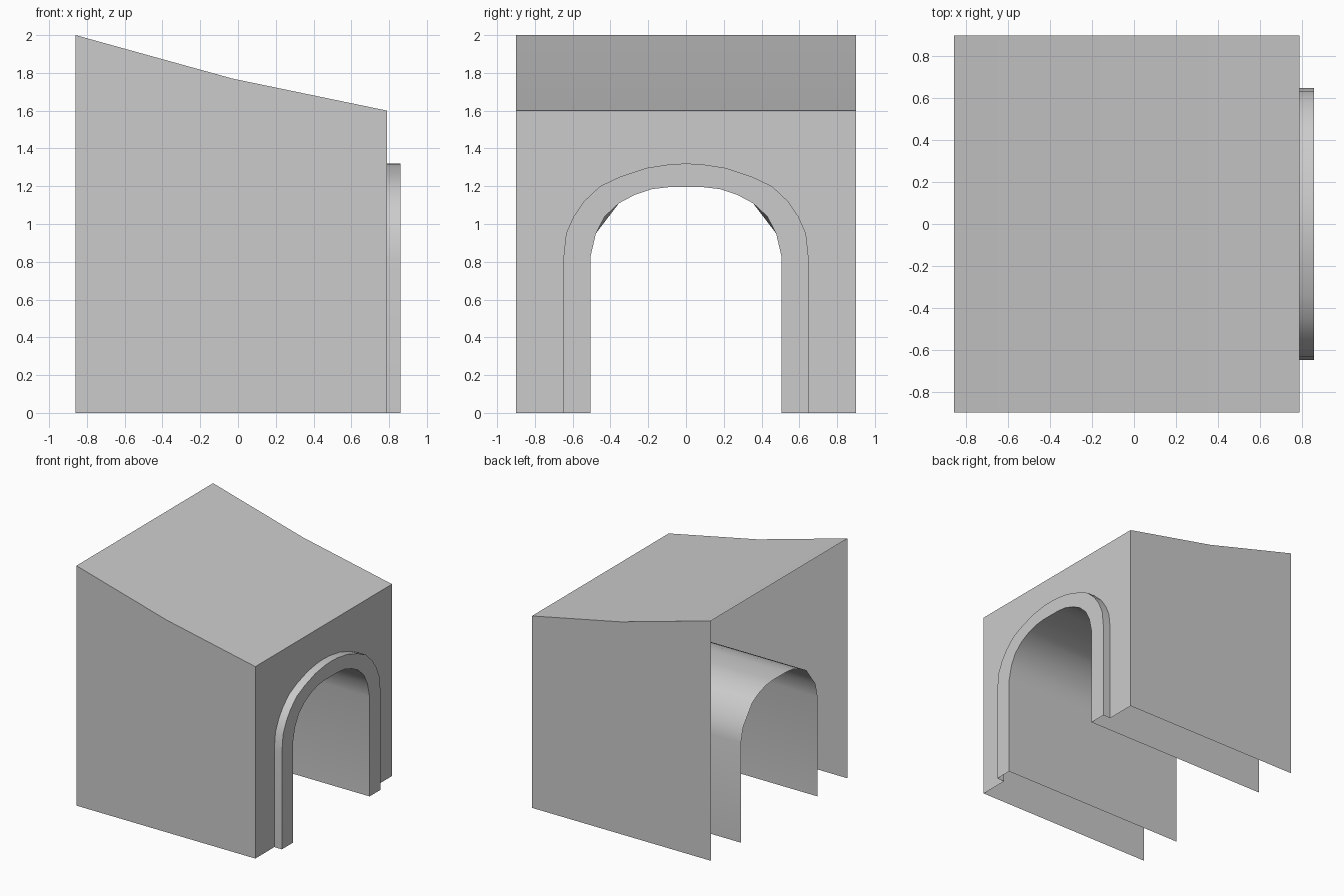
import bpy

if "Cube" in bpy.data.objects:
    bpy.data.objects.remove(bpy.data.objects["Cube"])

BACK, WALL, FRONT = -0.86, 0.79, 0.86
W = 0.9


def mirror(half):
    """Complete a half profile (y, z) from the +y foot over to the -y foot."""
    return half + [(-y, z) for y, z in reversed(half) if y > 0]


inner = mirror([(0.505, 0), (0.505, 0.83), (0.477, 0.95), (0.43, 1.04),
                (0.355, 1.11), (0.27, 1.155), (0.18, 1.185), (0.09, 1.195)])
outer = mirror([(0.65, 0), (0.65, 0.81), (0.635, 0.95), (0.595, 1.04), (0.54, 1.12),
                (0.455, 1.20), (0.35, 1.25), (0.21, 1.297), (0.08, 1.317), (0, 1.32)])


def at(profile, x):
    return [(x, y, z) for y, z in profile]


def build(name, polys):
    """Mesh from a list of polygons, with shared corners merged."""
    index, faces = {}, []
    for poly in polys:
        faces.append([index.setdefault(p, len(index)) for p in poly])
    mesh = bpy.data.meshes.new(name)
    mesh.from_pydata(list(index), [], faces)
    obj = bpy.data.objects.new(name, mesh)
    bpy.context.collection.objects.link(obj)
    bpy.ops.object.select_all(action='DESELECT')
    obj.select_set(True)
    bpy.context.view_layer.objects.active = obj
    bpy.ops.object.shade_smooth_by_angle(angle=0.6)
    return obj


# Open-backed shell: side walls and bent sloping roof
slope = [(BACK, 2.0), (-0.03, 1.77), (WALL, 1.6)]
side = [(BACK, 0)] + slope + [(WALL, 0)]
shell = [[(x, W, z) for x, z in side],
         [(x, -W, z) for x, z in reversed(side)]]
for (x0, z0), (x1, z1) in zip(slope, slope[1:]):
    shell.append([(x0, -W, z0), (x1, -W, z1), (x1, W, z1), (x0, W, z0)])

# Entrance wall with arched opening
corners = [(-W, 0), (-W, 1.6), (W, 1.6), (W, 0)]
shell.append(at(corners + outer, WALL)[::-1])
build("building_shell", shell)

# Raised arch trim: outer rim and front face
trim = [[(WALL, *a), (FRONT, *a), (FRONT, *b), (WALL, *b)]
        for a, b in zip(outer, outer[1:])]
trim.append(at(outer + inner[::-1], FRONT))
build("arch_trim", trim)

# Tunnel lining; the back end skips one shoulder point on each side
skip = {3: 4, len(inner) - 4: len(inner) - 5}
tunnel = []
for i in range(len(inner) - 1):
    a, b = inner[i], inner[i + 1]
    c, d = (inner[skip.get(k, k)] for k in (i, i + 1))
    poly = [(FRONT, *a), (BACK, *c), (BACK, *d), (FRONT, *b)]
    tunnel.append(list(dict.fromkeys(poly)))
build("tunnel_lining", tunnel)
